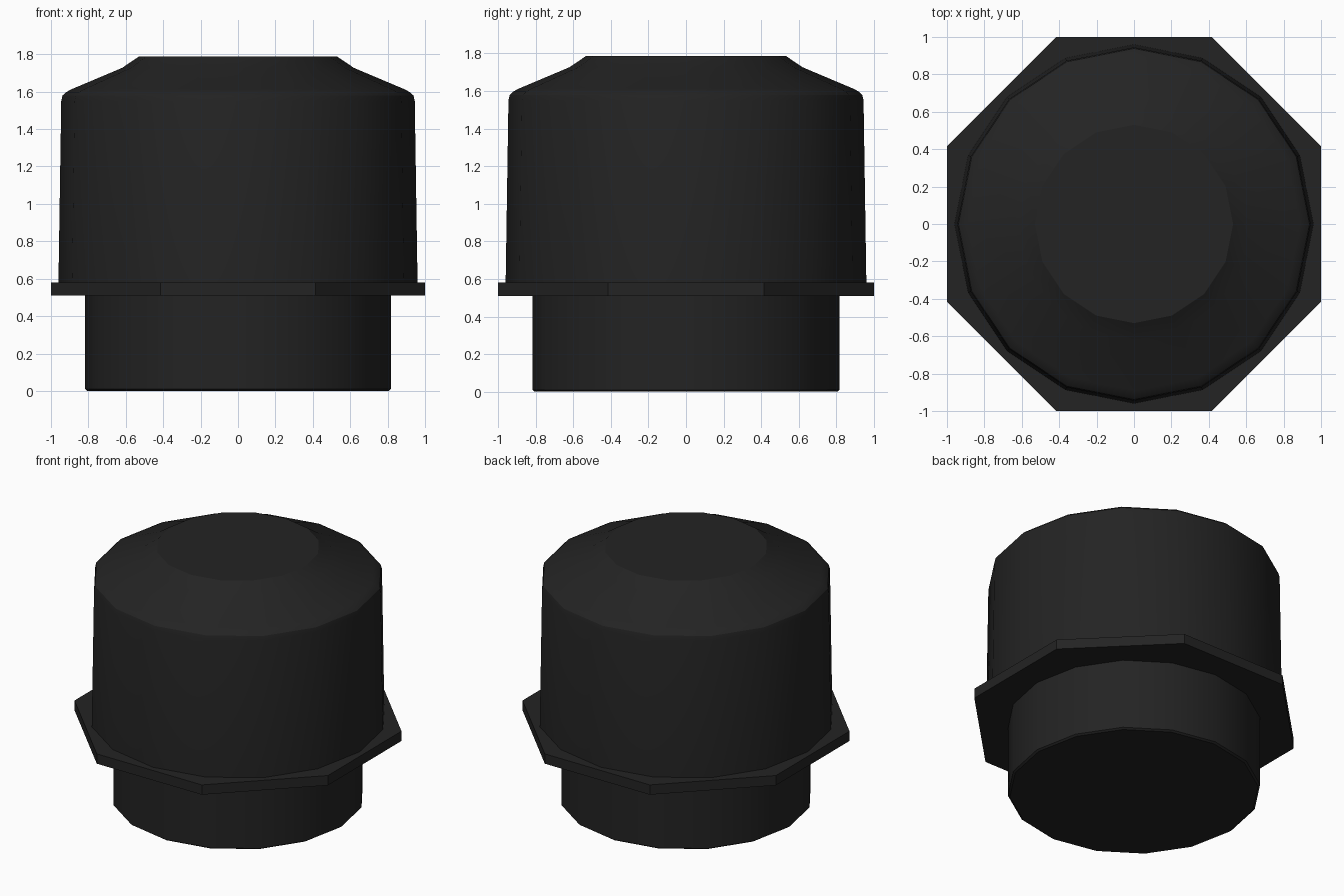
import bpy, bmesh, math

default = bpy.data.objects.get("Cube")
if default:
    bpy.data.objects.remove(default, do_unlink=True)

# Single matte black plastic
black = bpy.data.materials.new("black_plastic")
black.use_nodes = True
colour = (0.017, 0.017, 0.017, 1)
black.diffuse_color = colour
bsdf = next(n for n in black.node_tree.nodes if n.type == 'BSDF_PRINCIPLED')
bsdf.inputs["Base Color"].default_value = colour
bsdf.inputs["Roughness"].default_value = 0.7


def lathe(name, profile, sides, turn=0.0, smooth=True):
    """Closed solid made of stacked rings given as (radius, height)."""
    bm = bmesh.new()
    rings = []
    for r, z in profile:
        angles = [turn + math.tau * i / sides for i in range(sides)]
        rings.append([bm.verts.new((r * math.cos(a), r * math.sin(a), z)) for a in angles])
    for low, high in zip(rings, rings[1:]):
        for i in range(sides):
            j = (i + 1) % sides
            bm.faces.new((low[i], low[j], high[j], high[i]))
    bm.faces.new(rings[0][::-1])
    bm.faces.new(rings[-1])
    mesh = bpy.data.meshes.new(name)
    bm.to_mesh(mesh)
    bm.free()
    mesh.materials.append(black)
    obj = bpy.data.objects.new(name, mesh)
    bpy.context.collection.objects.link(obj)
    if smooth:
        bpy.ops.object.select_all(action='DESELECT')
        obj.select_set(True)
        bpy.context.view_layer.objects.active = obj
        bpy.ops.object.shade_smooth_by_angle(angle=math.radians(30))
    return obj


# Lower plug
lathe("lower_plug", [(0.805, 0), (0.818, 0.01), (0.818, 0.51)], 16)

# Octagonal flange with flats facing the axes
lathe("octagonal_flange", [(1 / math.cos(math.pi / 8), z) for z in (0.51, 0.58)],
      8, turn=math.pi / 8, smooth=False)

# Tapered cap with rounded shoulder and flat crown
lathe("cap", [(0.96, 0.58), (0.945, 1.55), (0.938, 1.58), (0.92, 1.597),
              (0.89, 1.613), (0.62, 1.727), (0.53, 1.788)], 16)
